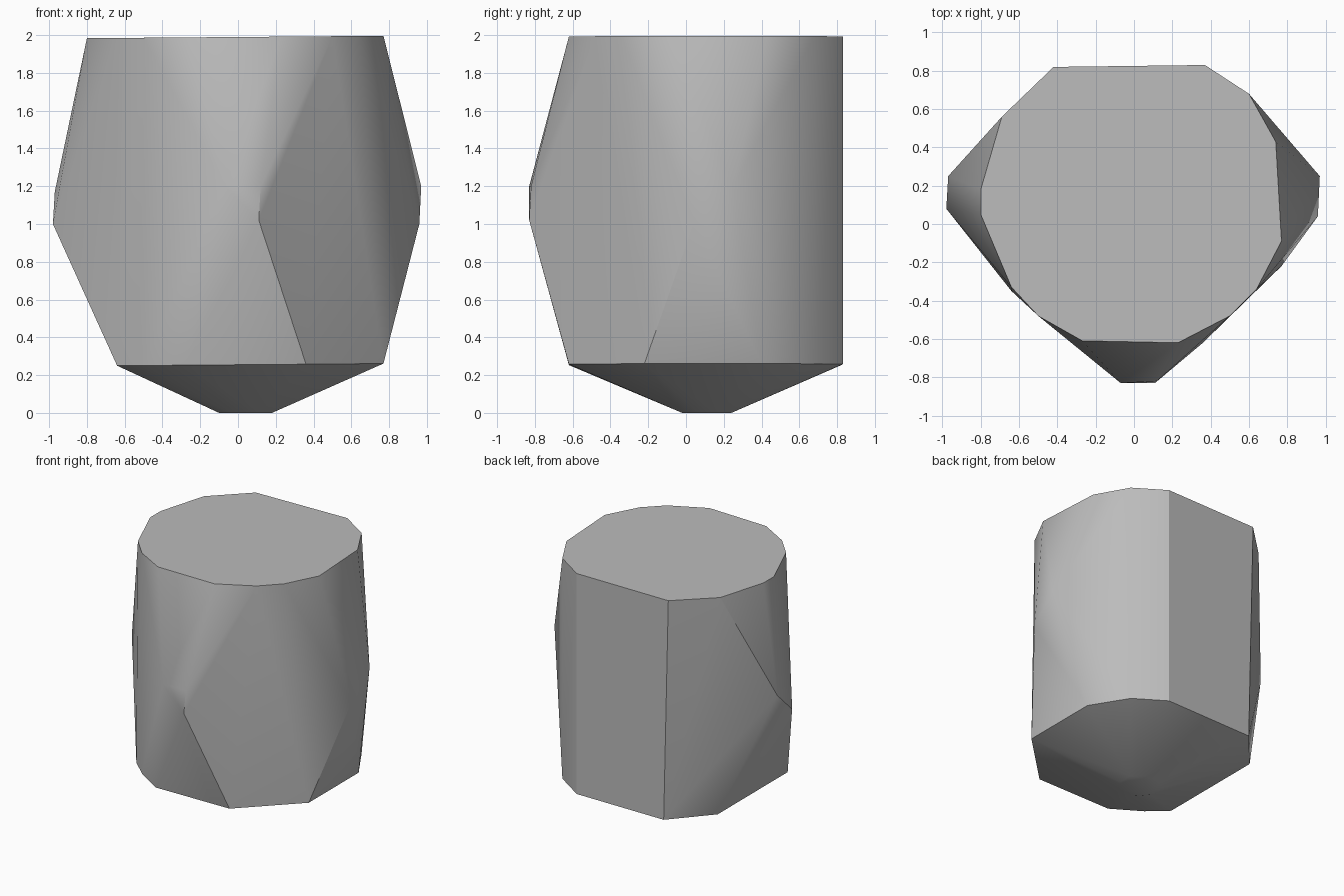
import bpy
import bmesh
import math

# Remove the default cube only
cube = bpy.data.objects.get("Cube")
if cube:
    bpy.data.objects.remove(cube, do_unlink=True)


def make_material(name, colour):
    material = bpy.data.materials.new(name)
    material.use_nodes = True
    material.diffuse_color = colour
    material.node_tree.nodes["Principled BSDF"].inputs["Base Color"].default_value = colour
    return material


def lift(outline, height, tilt=0.0):
    """Place a flat outline at a height, tilted slightly along x."""
    return [(x, y, height + tilt * x) for x, y in outline]


def convex_body(name, points, material):
    """Wrap a convex skin around the given points."""
    bm = bmesh.new()
    for point in points:
        bm.verts.new(point)
    hull = bmesh.ops.convex_hull(bm, input=bm.verts[:])
    unused = {g for g in hull["geom_interior"] + hull["geom_unused"]
              if isinstance(g, bmesh.types.BMVert)}
    bmesh.ops.delete(bm, geom=list(unused), context="VERTS")
    # Merge the nearly flat triangles into clean facets
    bmesh.ops.dissolve_limit(bm, angle_limit=math.radians(1.0),
                             verts=bm.verts[:], edges=bm.edges[:])
    bmesh.ops.recalc_face_normals(bm, faces=bm.faces[:])
    mesh = bpy.data.meshes.new(name)
    bm.to_mesh(mesh)
    bm.free()
    mesh.materials.append(material)
    body = bpy.data.objects.new(name, mesh)
    bpy.context.collection.objects.link(body)
    return body


# Top rim, anticlockwise from the back edge
top_rim = [(.37, .83), (-.42, .82), (-.69, .56), (-.8, .18), (-.8, .05),
           (-.64, -.33), (-.5, -.48), (-.27, -.61), (.23, -.62), (.5, -.48),
           (.64, -.34), (.77, -.09), (.74, .43), (.6, .68)]

# Lower rim where the sides meet the tapered underside
lower_rim = [(.37, .83), (-.38, .82), (-.64, .52), (-.64, -.35), (-.5, -.48),
             (-.28, -.62), (.36, -.62), (.77, -.22), (.77, .4), (.6, .68)]

# Small blunt foot under the taper
foot = [(-.1, .06), (-.1, .17), (-.03, .24), (.1, .24),
        (.18, .17), (.18, .06), (.12, -.02), (-.03, -.02)]

# Ridge points bulging at the front and both sides
ridges = [(-.07, -.83, 1.2), (.12, -.82, 1.2), (.11, -.83, 1.02),
          (-.97, .25, 1.17), (-.98, .08, 1.0),
          (.97, .25, 1.2), (.96, .04, 1.0)]

stone_grey = make_material("stone grey", (.5, .5, .5, 1))
points = lift(top_rim, 1.99, .008) + ridges + lift(lower_rim, .255, .008) + lift(foot, 0)
body = convex_body("faceted_body", points, stone_grey)

# Soft facets with sharp rims
bpy.ops.object.select_all(action="DESELECT")
body.select_set(True)
bpy.context.view_layer.objects.active = body
bpy.ops.object.shade_smooth_by_angle(angle=math.radians(30))
